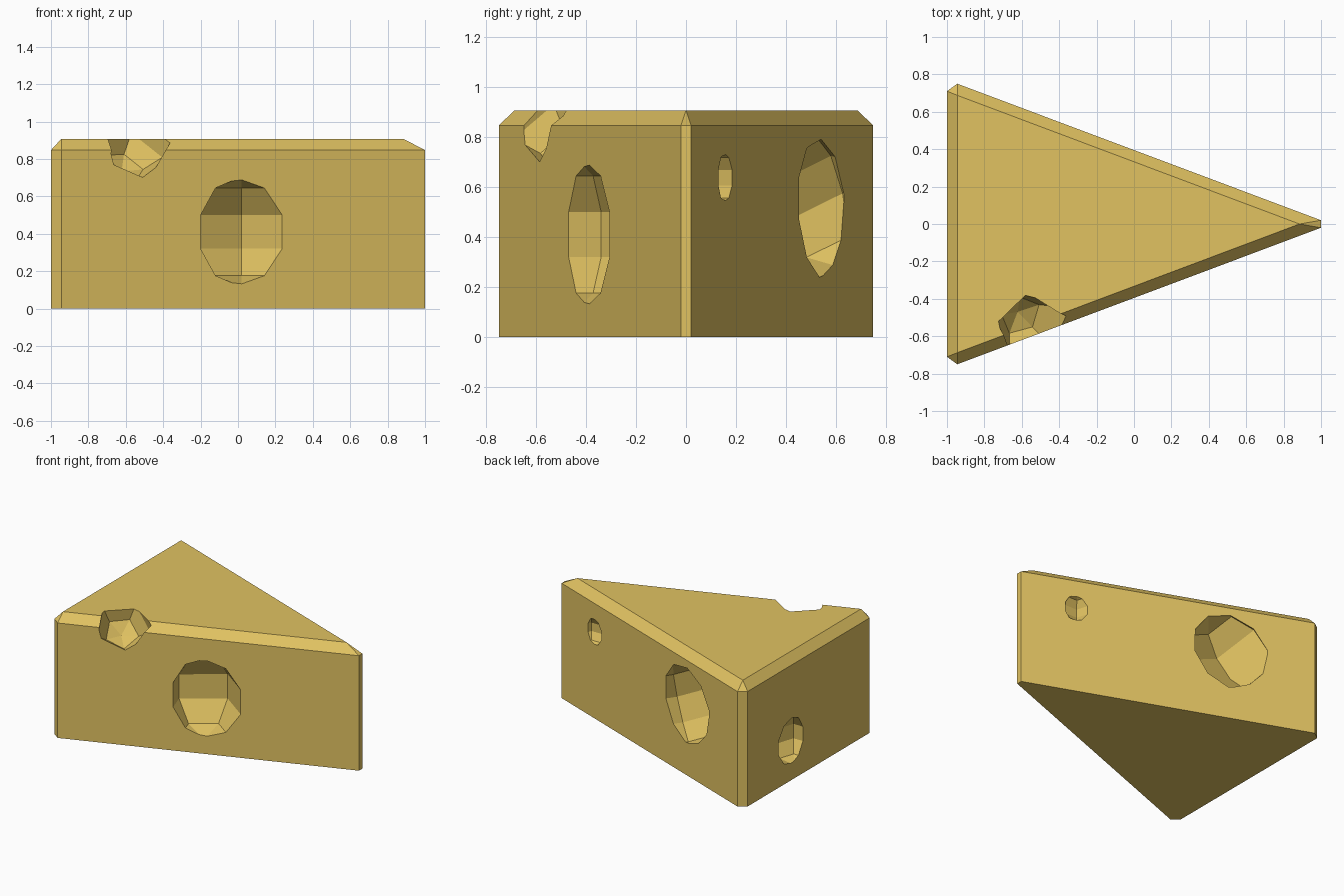
import bpy, bmesh
from math import radians
from mathutils import Matrix, Euler

if "Cube" in bpy.data.objects:
    bpy.data.objects.remove(bpy.data.objects["Cube"])

# Single flat colour
yellow = bpy.data.materials.new("cheese_yellow")
yellow.diffuse_color = (0.75, 0.54, 0.12, 1)
yellow.use_nodes = True
yellow.node_tree.nodes["Principled BSDF"].inputs["Base Color"].default_value = yellow.diffuse_color


def make_object(name, bm):
    bmesh.ops.recalc_face_normals(bm, faces=bm.faces)
    mesh = bpy.data.meshes.new(name)
    bm.to_mesh(mesh)
    bm.free()
    mesh.materials.append(yellow)
    obj = bpy.data.objects.new(name, mesh)
    bpy.context.collection.objects.link(obj)
    return obj


# Wedge: six-sided outline with clipped corners, chamfered up to a triangular top
outline = [(-1, -0.71), (-0.945, -0.75), (1, -0.02),
           (1, 0.02), (-0.945, 0.75), (-1, 0.71)]
bm = bmesh.new()
low = [bm.verts.new((x, y, 0)) for x, y in outline]
rim = [bm.verts.new((x, y, 0.847)) for x, y in outline]
a, b, c = [bm.verts.new((x, y, 0.907)) for x, y in
           [(-0.945, -0.688), (0.885, 0), (-0.945, 0.688)]]
bm.faces.new(low[::-1])
for i in range(6):
    j = (i + 1) % 6
    bm.faces.new((low[i], low[j], rim[j], rim[i]))
# Chamfer faces and the three corner triangles
for i, corner, nxt in [(0, a, b), (2, b, c), (4, c, a)]:
    bm.faces.new((rim[i], rim[i + 1], corner))
    bm.faces.new((rim[i + 1], rim[(i + 2) % 6], nxt, corner))
bm.faces.new((a, b, c))
wedge = make_object("cheese_wedge", bm)

# Holes: low-poly balls (centre, radius, tilt in degrees)
holes = [
    ((0.02, -0.425, 0.41), 0.29, (0, 0, 0)),         # front
    ((0.643, 0.18, 0.638), 0.10, (0, 0, 0)),         # small back
    ((-0.365, 0.565, 0.515), 0.285, (20, 25, 10)),   # large back
    ((-1.02, 0.20, 0.29), 0.172, (0, 0, 0)),         # rind end
    ((-0.54, -0.565, 0.885), 0.197, (35, 20, 15)),   # top edge bite
]
bm = bmesh.new()
for centre, radius, tilt in holes:
    rot = Euler([radians(t) for t in tilt]).to_matrix().to_4x4()
    bmesh.ops.create_uvsphere(bm, u_segments=5, v_segments=5, radius=radius,
                              matrix=Matrix.Translation(centre) @ rot)
cutter = make_object("hole_cutter", bm)
cutter.hide_render = True

# Carve the holes and drop the helper
mod = wedge.modifiers.new("holes", 'BOOLEAN')
mod.operation = 'DIFFERENCE'
mod.solver = 'EXACT'
mod.object = cutter
bpy.context.view_layer.objects.active = wedge
wedge.select_set(True)
bpy.ops.object.modifier_apply(modifier=mod.name)
bpy.data.objects.remove(cutter, do_unlink=True)
